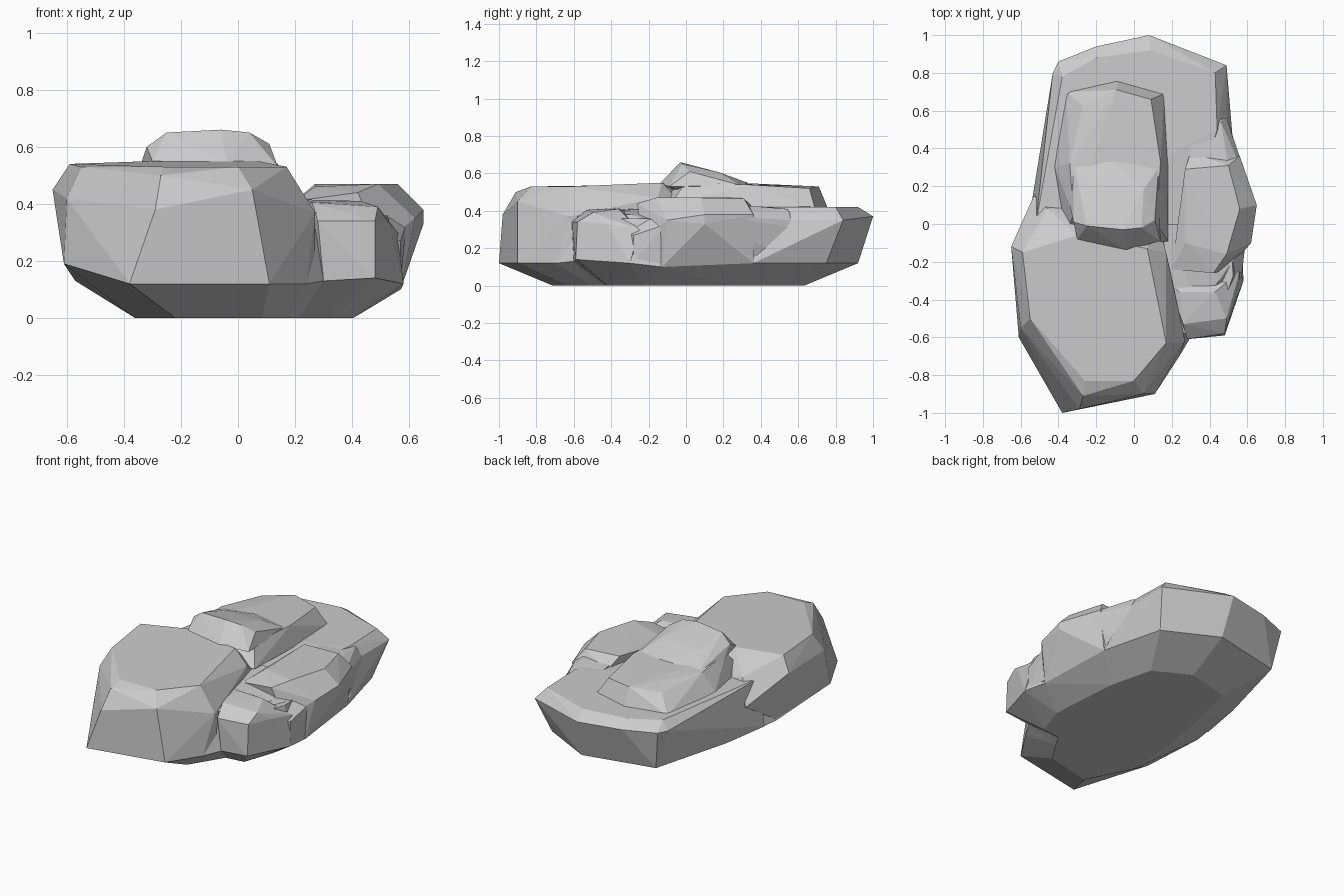
import bpy, bmesh


def make_object(name, bm):
    bmesh.ops.recalc_face_normals(bm, faces=bm.faces)
    me = bpy.data.meshes.new(name)
    bm.to_mesh(me)
    bm.free()
    ob = bpy.data.objects.new(name, me)
    bpy.context.collection.objects.link(ob)
    return ob


def boulder(name, pts):
    """Faceted convex boulder around a few corner points."""
    bm = bmesh.new()
    for p in pts:
        bm.verts.new(p)
    r = bmesh.ops.convex_hull(bm, input=bm.verts)
    junk = [v for v in r['geom_interior'] if isinstance(v, bmesh.types.BMVert)]
    bmesh.ops.delete(bm, geom=junk, context='VERTS')
    bmesh.ops.dissolve_limit(bm, angle_limit=0.06, verts=bm.verts, edges=bm.edges)
    return make_object(name, bm)


def stack(name, rings):
    """Loft rings of equal count and cap both ends."""
    bm = bmesh.new()
    vs = [[bm.verts.new(p) for p in r] for r in rings]
    n = len(vs[0])
    for a, b in zip(vs, vs[1:]):
        for i in range(n):
            j = (i + 1) % n
            bm.faces.new((a[i], a[j], b[j], b[i]))
    bm.faces.new(vs[0][::-1])
    bm.faces.new(vs[-1])
    bmesh.ops.triangulate(bm, faces=bm.faces)
    return make_object(name, bm)


# Base: undercut foot, widest line at z ~0.12, core above
rim = [(-.38, -1, .12), (.11, -.9, .12), (.24, -.7, .12), (.30, -.6, .13),
       (.48, -.58, .14), (.58, -.3, .12), (.57, -.13, .1), (.53, .36, .12),
       (.43, .75, .12), (.1, .92, .12), (-.36, .82, .12), (-.5, .3, .12),
       (-.57, -.1, .13), (-.61, -.6, .19)]
cx, cy = .03, -.04


def scaled(s, z):
    return [(cx + (x - cx) * s, cy + (y - cy) * s, z) for x, y, _ in rim]


foot = [(cx + (x - cx) * (.68 if x > 0 else .61), cy + (y - cy) * .70, 0)
        for x, y, _ in rim]
base = stack("rock_formation", [foot, rim, scaled(.9, .36)])

# Large front boulder with a flat top
front = boulder("front_boulder", [
    (-.38, -1, .12), (.11, -.9, .12), (.24, -.7, .12), (.27, -.6, .14),
    (-.61, -.6, .19), (-.57, -.1, .14), (-.29, -.98, .38), (.05, -.9, .45),
    (.27, -.62, .37), (-.6, -.55, .42), (-.65, -.12, .45), (-.46, .08, .45),
    (-.27, -.91, .50), (-.26, -.83, .53), (0, -.83, .53), (.17, -.63, .53),
    (.21, -.55, .46), (.07, -.13, .55), (.17, -.15, .47), (-.3, -.06, .55),
    (-.59, -.15, .54), (-.55, -.5, .53), (.1, .1, .3), (-.53, .15, .3)])

# Low back ledge
back = boulder("back_ledge", [
    (.53, .36, .12), (.43, .75, .12), (.1, .92, .12), (-.36, .82, .12),
    (-.5, .3, .12), (-.56, 0, .13), (.08, 1, .37), (.49, .84, .35),
    (.49, .55, .35), (-.2, .94, .37), (-.40, .86, .37), (-.43, .8, .37),
    (.09, .92, .42), (.43, .8, .42), (.44, .5, .42), (-.2, .88, .42),
    (-.38, .78, .42), (-.43, .5, .42), (-.48, .2, .43), (-.52, .0, .43),
    (.3, 0, .40)])

# Upper slab and the wedge rising from its front
slab = boulder("upper_slab", [
    (-.04, -.14, .47), (.18, -.09, .43), (.18, .3, .42), (.16, .69, .41),
    (-.09, .76, .41), (-.36, .7, .41), (-.42, .3, .43), (-.36, -.05, .43),
    (-.09, .71, .53), (.09, .66, .52), (.14, .33, .54), (.12, .0, .55),
    (-.32, .05, .56), (-.34, .32, .54), (-.27, .63, .51)])
peak = boulder("slab_peak", [
    (-.04, -.14, .545), (.14, -.09, .53), (-.3, -.08, .55), (-.34, .1, .54),
    (-.06, -.03, .66), (.04, -.02, .65), (.11, .02, .61), (-.25, -.01, .65),
    (-.32, .01, .60), (.05, .18, .605), (-.22, .18, .60), (.13, .3, .535),
    (-.32, .32, .535), (-.1, .33, .55), (-.1, .1, .45)])

# Right side boulder, with a shoulder running into the back ledge
right = boulder("right_boulder", [
    (.57, -.13, .1), (.53, .36, .12), (.65, .1, .33), (.65, .1, .38),
    (.62, -.1, .35), (.56, .36, .38), (.27, .29, .47), (.5, .31, .465),
    (.56, .08, .47), (.49, -.16, .47), (.27, -.1, .46), (.2, -.24, .41),
    (.42, -.26, .44), (.3, .38, .40), (.5, -.24, .25)])
shoulder = boulder("right_shoulder", [
    (.64, .1, .33), (.63, .15, .38), (.53, .3, .13), (.49, .56, .35),
    (.46, .54, .41), (.47, .62, .3), (.3, .55, .41), (.3, .3, .43),
    (.5, .3, .43), (.45, .6, .14), (.3, .3, .2)])

# Small boulder tucked in at the front right, and the saddle behind it
small = boulder("small_boulder", [
    (.30, -.6, .13), (.48, -.59, .14), (.58, -.3, .12), (.56, -.25, .3),
    (.53, -.42, .33), (.28, -.61, .34), (.48, -.58, .34),
    (.49, -.5, .39), (.26, -.53, .405), (.24, -.36, .415), (.43, -.36, .41),
    (.18, -.3, .39), (.3, -.2, .2)])
saddle = boulder("saddle", [
    (.12, -.55, .40), (.27, -.58, .37), (.27, -.4, .40), (.3, 0, .42),
    (.12, 0, .42), (.45, -.3, .38), (.57, -.28, .27), (.59, -.1, .33),
    (.57, -.28, .13), (.57, -.12, .12), (.2, -.5, .2), (.2, 0, .2)])

# Merge the boulders into one continuous stone
parts = (front, back, slab, peak, right, shoulder, small, saddle)
for part in parts:
    m = base.modifiers.new(part.name, 'BOOLEAN')
    m.operation = 'UNION'
    m.solver = 'EXACT'
    m.object = part
bpy.context.view_layer.update()
dg = bpy.context.evaluated_depsgraph_get()
merged = bpy.data.meshes.new_from_object(base.evaluated_get(dg))
base.modifiers.clear()
base.data = merged
for part in parts:
    bpy.data.objects.remove(part, do_unlink=True)
